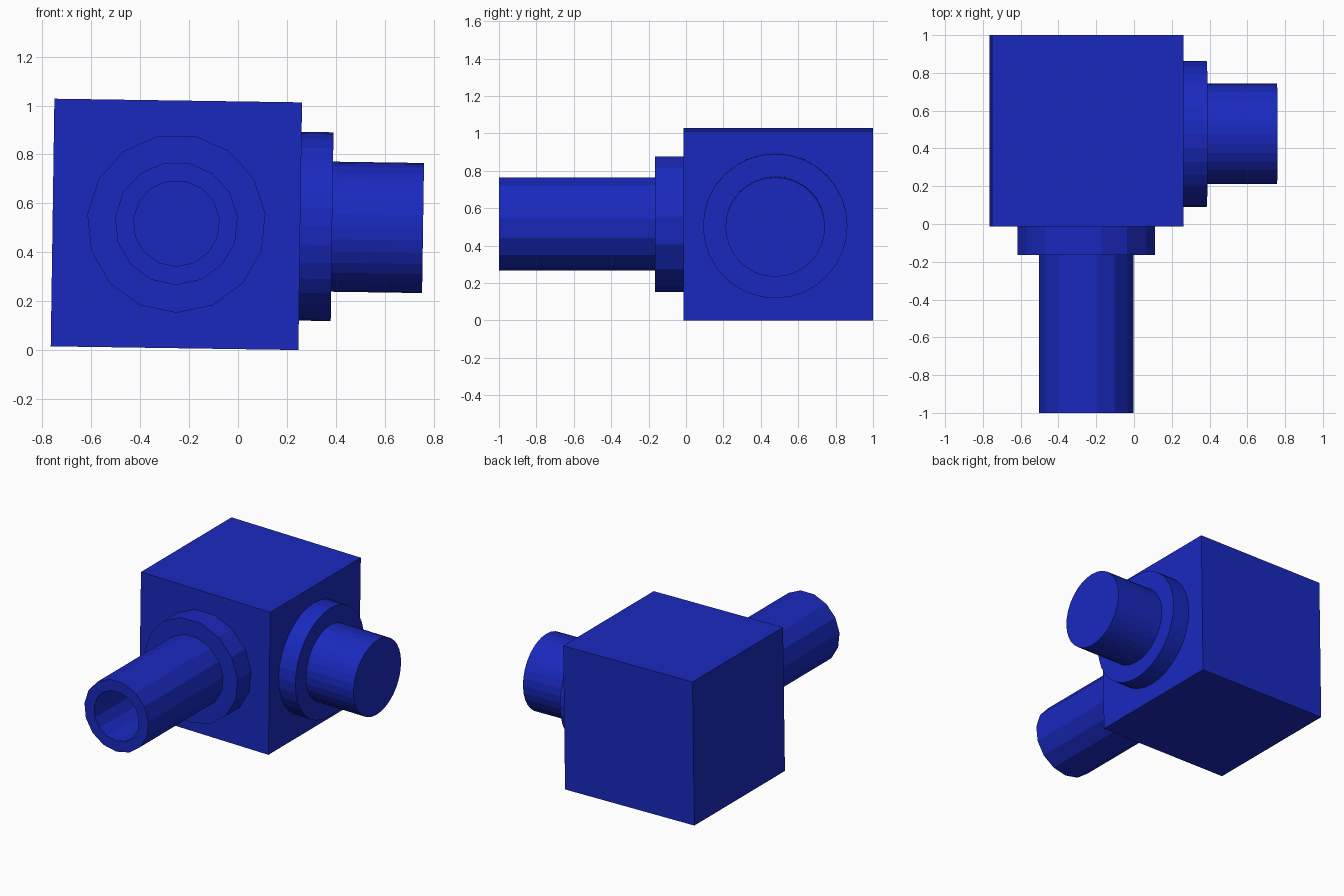
import bpy, bmesh
from math import pi, cos, sin, radians
from mathutils import Matrix

if "Cube" in bpy.data.objects:
    bpy.data.objects.remove(bpy.data.objects["Cube"])

blue = bpy.data.materials.new("blue_paint")
blue.diffuse_color = (0.01, 0.022, 0.52, 1)
blue.use_nodes = True
blue.node_tree.nodes["Principled BSDF"].inputs["Base Color"].default_value = blue.diffuse_color


def add_object(name, bm, matrix):
    bmesh.ops.recalc_face_normals(bm, faces=bm.faces)
    mesh = bpy.data.meshes.new(name)
    bm.to_mesh(mesh)
    bm.free()
    mesh.materials.append(blue)
    obj = bpy.data.objects.new(name, mesh)
    obj.matrix_world = matrix
    bpy.context.collection.objects.link(obj)
    return obj


def turned(name, profile, sides, matrix):
    """Spin (radius, height) points around z; both ends are capped."""
    bm = bmesh.new()
    rings = []
    for r, h in profile:
        angles = [-pi / 2 + 2 * pi * i / sides for i in range(sides)]
        rings.append([bm.verts.new((r * cos(a), r * sin(a), h)) for a in angles])
    for a, b in zip(rings, rings[1:]):
        for i in range(sides):
            j = (i + 1) % sides
            bm.faces.new((a[i], a[j], b[j], b[i]))
    bm.faces.new(rings[0][::-1])
    bm.faces.new(rings[-1])
    return add_object(name, bm, matrix)


# Slightly tilted housing block
S = 1.013
CX, CZ = -0.252, 0.514
tilt = Matrix.Translation((CX, 0, CZ)) @ Matrix.Rotation(radians(0.85), 4, 'Y')
bm = bmesh.new()
bmesh.ops.create_cube(bm, size=S)
add_object("housing_block", bm, tilt @ Matrix.Translation((0, 1 - S / 2, 0)))

# Front collar and hollow pipe, facing -y
front = Matrix.Translation((CX, 0, 0.518)) @ Matrix.Rotation(pi / 2, 4, 'X')
turned("front_collar", [(0.366, -0.05), (0.366, 0.165)], 15, front)
turned("front_pipe", [(0.252, -0.05), (0.252, 1.0), (0.176, 1.0), (0.176, 0.013)],
       15, front)

# Side collar and solid stub, facing +x and tilted with the block
side = tilt @ Matrix.Translation((0, 0.477, 0)) @ Matrix.Rotation(pi / 2, 4, 'Y')
turned("side_collar", [(0.386, 0.45), (0.386, 0.637)], 32, side)
turned("side_stub", [(0.266, 0.45), (0.266, 1.009)], 32, side)
